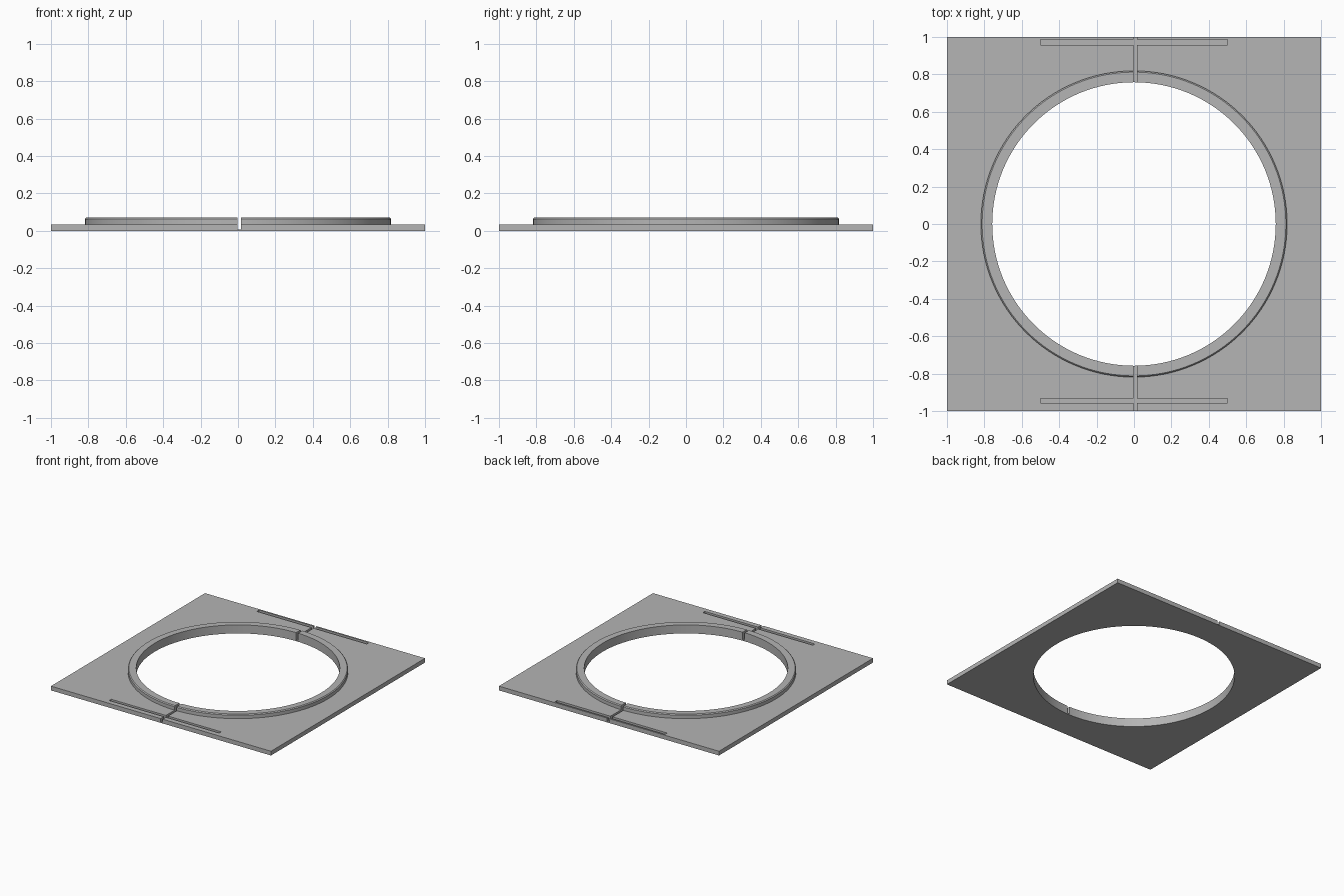
import bpy, bmesh, math

if "Cube" in bpy.data.objects:
    bpy.data.objects.remove(bpy.data.objects["Cube"])

SEG = 128
PLATE_TOP, RING_TOP = 0.035, 0.07
R_IN, R_OUT, CHAMFER = 0.758, 0.819, 0.007

grey = bpy.data.materials.new("mid_grey")
grey.diffuse_color = (0.46, 0.46, 0.46, 1)
grey.use_nodes = True
grey.node_tree.nodes["Principled BSDF"].inputs["Base Color"].default_value = grey.diffuse_color


def finish(bm, name):
    bmesh.ops.recalc_face_normals(bm, faces=bm.faces)
    me = bpy.data.meshes.new(name)
    bm.to_mesh(me)
    bm.free()
    ob = bpy.data.objects.new(name, me)
    bpy.context.collection.objects.link(ob)
    me.materials.append(grey)
    return ob


def box(name, x0, x1, y0, y1, z0, z1):
    bm = bmesh.new()
    bmesh.ops.create_cube(bm, size=1)
    for v in bm.verts:
        v.co = (x0 if v.co.x < 0 else x1, y0 if v.co.y < 0 else y1, z0 if v.co.z < 0 else z1)
    return finish(bm, name)


def lathe(name, profile):
    # closed (radius, height) profile swept round the z axis
    bm = bmesh.new()
    rows = []
    for i in range(SEG):
        a = 2 * math.pi * i / SEG
        rows.append([bm.verts.new((r * math.cos(a), r * math.sin(a), z)) for r, z in profile])
    n = len(profile)
    for i in range(SEG):
        p, q = rows[i], rows[(i + 1) % SEG]
        for j in range(n):
            k = (j + 1) % n
            bm.faces.new((p[j], q[j], q[k], p[k]))
    return finish(bm, name)


def cut(ob, cutter):
    mod = ob.modifiers.new("cut", 'BOOLEAN')
    mod.operation, mod.solver, mod.object = 'DIFFERENCE', 'EXACT', cutter
    bpy.context.view_layer.objects.active = ob
    bpy.ops.object.modifier_apply(modifier=mod.name)


# square base plate and raised collar with a chamfered outer rim
plate = box("base_plate", -1, 1, -1, 1, 0, PLATE_TOP)
collar = lathe("raised_collar", [
    (R_IN, PLATE_TOP), (R_OUT, PLATE_TOP), (R_OUT, RING_TOP - CHAMFER),
    (R_OUT - CHAMFER, RING_TOP), (R_IN, RING_TOP)])

# round opening through the plate
bm = bmesh.new()
bmesh.ops.create_cone(bm, cap_ends=True, segments=SEG, radius1=R_IN, radius2=R_IN, depth=1)
hole = finish(bm, "hole_cutter")

# centre slot running front to back, and the two long cross grooves
slot = box("slot_cutter", -0.003, 0.016, -1.1, 1.1, 0.008, 0.2)
back_groove = box("back_groove_cutter", -0.5, 0.5, 0.958, 0.986, 0.008, 0.2)
front_groove = box("front_groove_cutter", -0.5, 0.5, -0.958, -0.932, 0.008, 0.2)

for cutter in (hole, slot, back_groove, front_groove):
    cut(plate, cutter)
cut(collar, slot)
for cutter in (hole, slot, back_groove, front_groove):
    bpy.data.objects.remove(cutter)

# smooth round walls, crisp edges
for ob in (plate, collar):
    bpy.ops.object.select_all(action='DESELECT')
    ob.select_set(True)
    bpy.context.view_layer.objects.active = ob
    bpy.ops.object.shade_smooth_by_angle(angle=math.radians(30))
